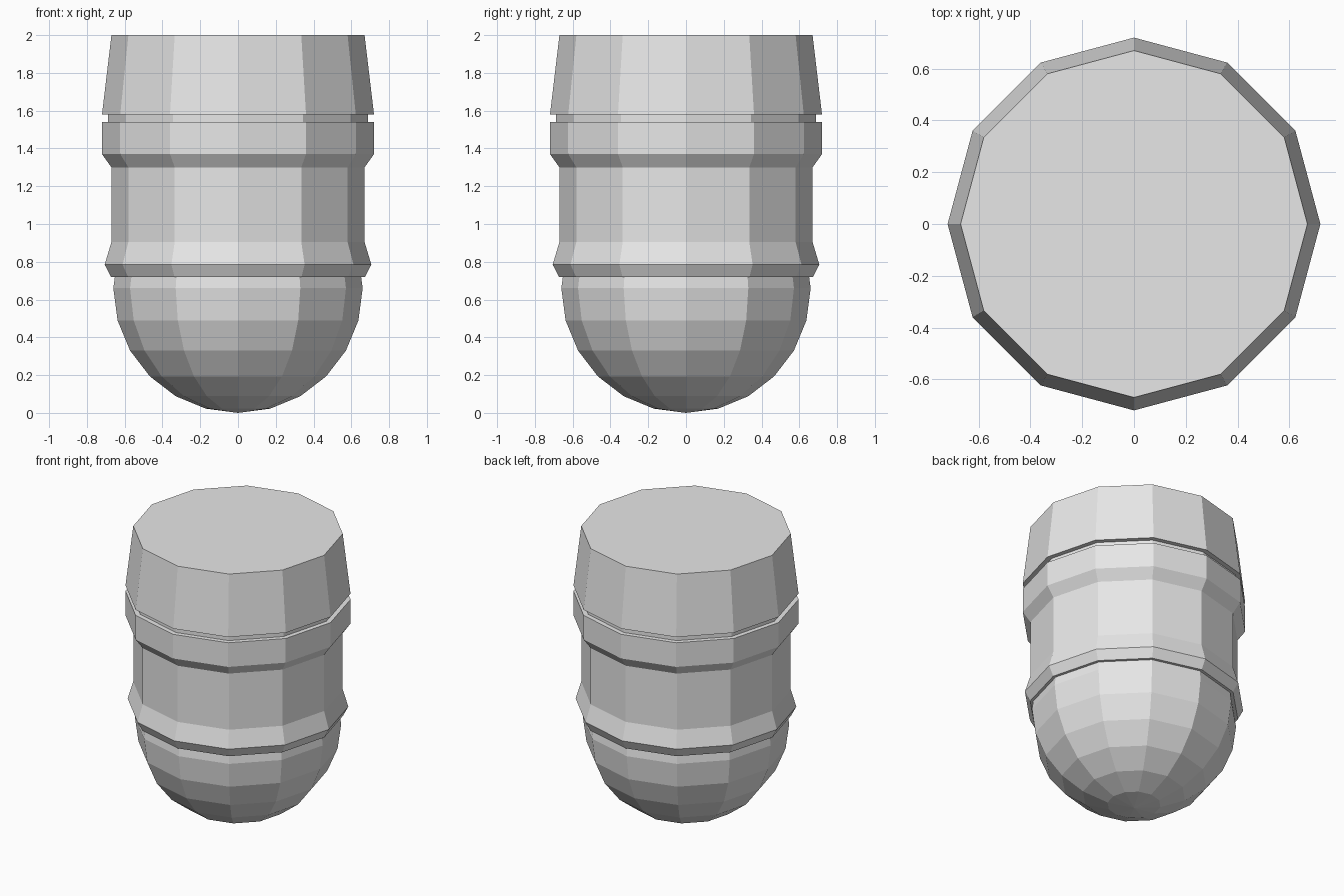
import bpy
import bmesh
from math import cos, sin, pi

SIDES = 12

cube = bpy.data.objects.get("Cube")
if cube:
    bpy.data.objects.remove(cube)

grey = bpy.data.materials.new("light_grey")
grey.use_nodes = True
colour = (0.8, 0.8, 0.8, 1)
grey.diffuse_color = colour
grey.node_tree.nodes["Principled BSDF"].inputs["Base Color"].default_value = colour


def lathe(name, profile):
    """Closed faceted solid from (radius, height) points, bottom to top."""
    bm = bmesh.new()
    rings = []
    for r, z in profile:
        rings.append([bm.verts.new((r * cos(2 * pi * i / SIDES), r * sin(2 * pi * i / SIDES), z))
                      for i in range(SIDES)])
    for low, high in zip(rings, rings[1:]):
        for i in range(SIDES):
            j = (i + 1) % SIDES
            bm.faces.new((low[i], low[j], high[j], high[i]))
    bm.faces.new(rings[0][::-1])
    bm.faces.new(rings[-1])
    mesh = bpy.data.meshes.new(name)
    bm.to_mesh(mesh)
    bm.free()
    mesh.materials.append(grey)
    obj = bpy.data.objects.new(name, mesh)
    bpy.context.collection.objects.link(obj)
    return obj


# Rounded nose, partly sunk into the body
bpy.ops.mesh.primitive_uv_sphere_add(segments=SIDES, ring_count=12, radius=0.66, location=(0, 0, 0.66))
nose = bpy.context.object
nose.name = "rounded_nose"
nose.data.materials.append(grey)

# Body with a flared lower rim and a raised upper collar
lathe("body", [(0.672, 0.72), (0.706, 0.785), (0.67, 0.905), (0.67, 1.3), (0.72, 1.37), (0.72, 1.54)])

# Recessed groove between body and cap
lathe("groove", [(0.687, 1.5), (0.687, 1.62)])

# Tapered cap with a flat top
lathe("cap", [(0.72, 1.58), (0.67, 2.0)])
